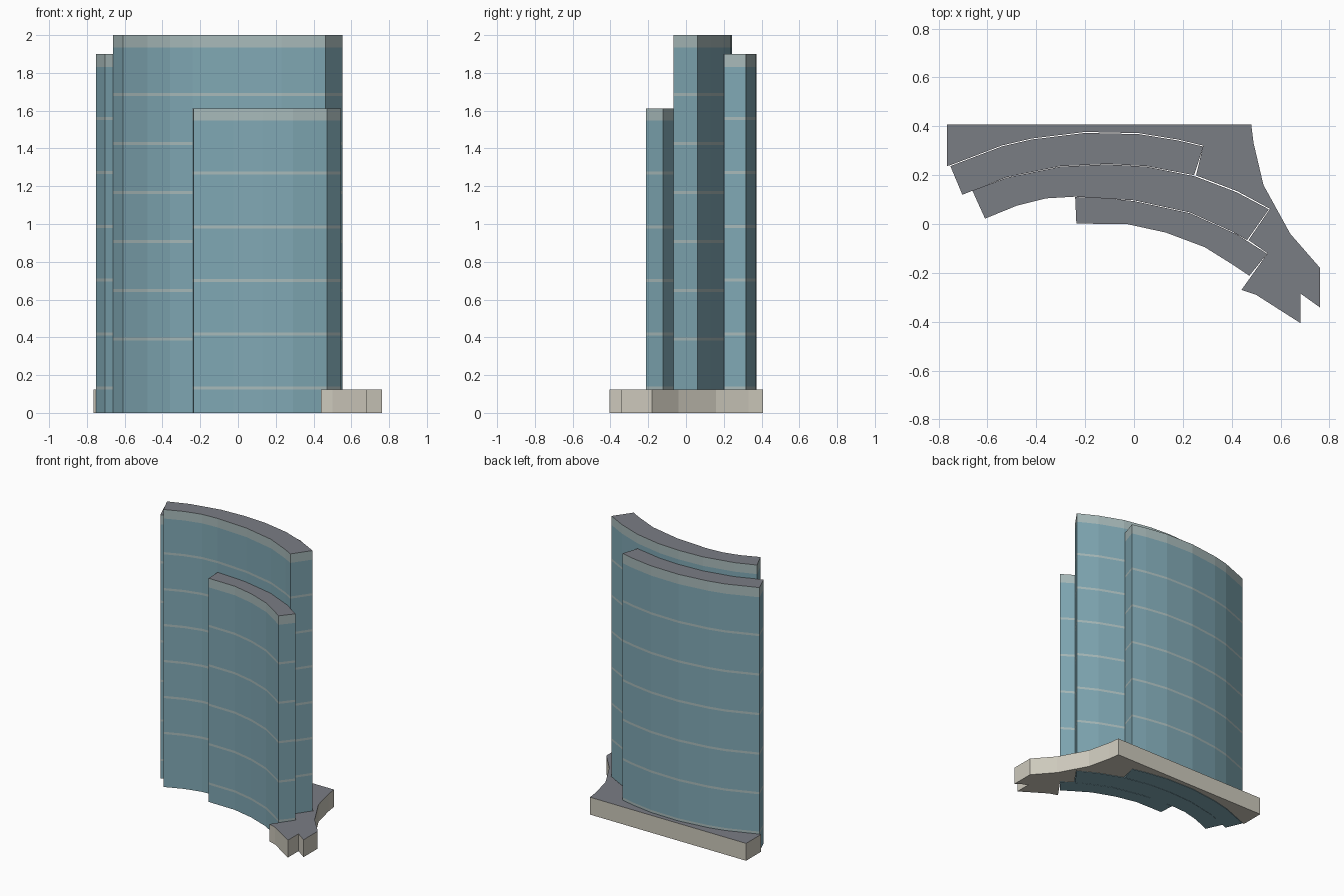
import bpy, bmesh

if "Cube" in bpy.data.objects:
    bpy.data.objects.remove(bpy.data.objects["Cube"])


def srgb(r, g, b):
    lin = [(c / 255 / 12.92 if c < 10 else ((c / 255 + 0.055) / 1.055) ** 2.4) for c in (r, g, b)]
    return (*lin, 1.0)


def material(name, rgb):
    m = bpy.data.materials.new(name)
    m.diffuse_color = srgb(*rgb)
    m.use_nodes = True
    m.node_tree.nodes["Principled BSDF"].inputs["Base Color"].default_value = m.diffuse_color
    return m


glass = material("blue_glass", (128, 168, 180))
trim = material("pale_trim", (168, 186, 186))
roof = material("grey_roof", (122, 125, 132))
stone = material("warm_stone", (205, 201, 188))


def prism(name, outline, levels, mats):
    """Stack an outline through (z, material of the band below z); mats[-1] is the top."""
    bm = bmesh.new()
    rings = [[bm.verts.new((x, y, z)) for x, y in outline] for z, _ in levels]
    n = len(outline)
    for k in range(1, len(levels)):
        for i in range(n):
            j = (i + 1) % n
            f = bm.faces.new((rings[k - 1][i], rings[k - 1][j], rings[k][j], rings[k][i]))
            f.material_index = levels[k][1]
    bm.faces.new(rings[0])
    top = bm.faces.new(rings[-1])
    top.material_index = len(mats) - 1
    bmesh.ops.recalc_face_normals(bm, faces=bm.faces[:])
    me = bpy.data.meshes.new(name)
    bm.to_mesh(me)
    bm.free()
    for m in mats:
        me.materials.append(m)
    ob = bpy.data.objects.new(name, me)
    bpy.context.collection.objects.link(ob)
    return ob


def tower(name, inner, outer, height, cap, first, step, count):
    """Curved slab with thin floor stripes and a pale parapet band."""
    levels = [(0, 0)]
    for i in range(count):
        z = first + i * step
        levels += [(z - 0.008, 0), (z + 0.008, 1)]
    levels += [(height - cap, 0), (height, 1)]
    return prism(name, inner + outer[::-1], levels, [glass, trim, roof])


# Plan curves, each running left to right
back_outer = [(-.752, .237), (-.54, .318), (-.42, .346), (-.20, .373), (.02, .368), (.18, .342), (.284, .317)]
back_inner = [(-.703, .12), (-.52, .192), (-.30, .237), (-.11, .246), (.05, .237), (.246, .20)]
mid_outer = [(-.662, .137), (-.52, .19), (-.30, .235), (-.11, .244), (.05, .235), (.25, .195), (.42, .13), (.552, .06)]
mid_inner = [(-.61, .022), (-.48, .075), (-.36, .105), (-.24, .112), (0, .097), (.23, .047), (.40, -.03), (.463, -.066)]
front_outer = [(-.241, .11), (-.12, .106), (0, .094), (.23, .044), (.42, -.042), (.545, -.122)]
front_inner = [(-.236, .002), (-.025, -.001), (.13, -.035), (.29, -.095), (.41, -.17), (.472, -.212)]

# Three staggered towers
tower("back_tower", back_inner, back_outer, 1.90, 0.07, 0.133, 0.285, 6)
tower("middle_tower", mid_inner, mid_outer, 2.0, 0.065, 0.39, 0.259, 6)
tower("front_tower", front_inner, front_outer, 1.612, 0.065, 0.133, 0.284, 5)

# Podium wraps the back and right side of the towers with a hairline gap
g = 0.004
podium = [(-.765, .408), (.48, .408), (.49, .33), (.53, .16), (.64, -.04), (.762, -.18),
          (.762, -.342), (.682, -.285), (.682, -.406), (.50, -.29), (.44, -.27)]
podium += [(.547, -.120), (.469, -.066), (.557, .062)]
podium += [(x + g, y + g) for x, y in mid_outer[:4:-1][1:]]
podium += [(x, y + g) for x, y in back_outer[::-1]]
podium += [(-.765, .238)]
prism("podium", podium, [(0, 0), (0.125, 0)], [stone, roof])
